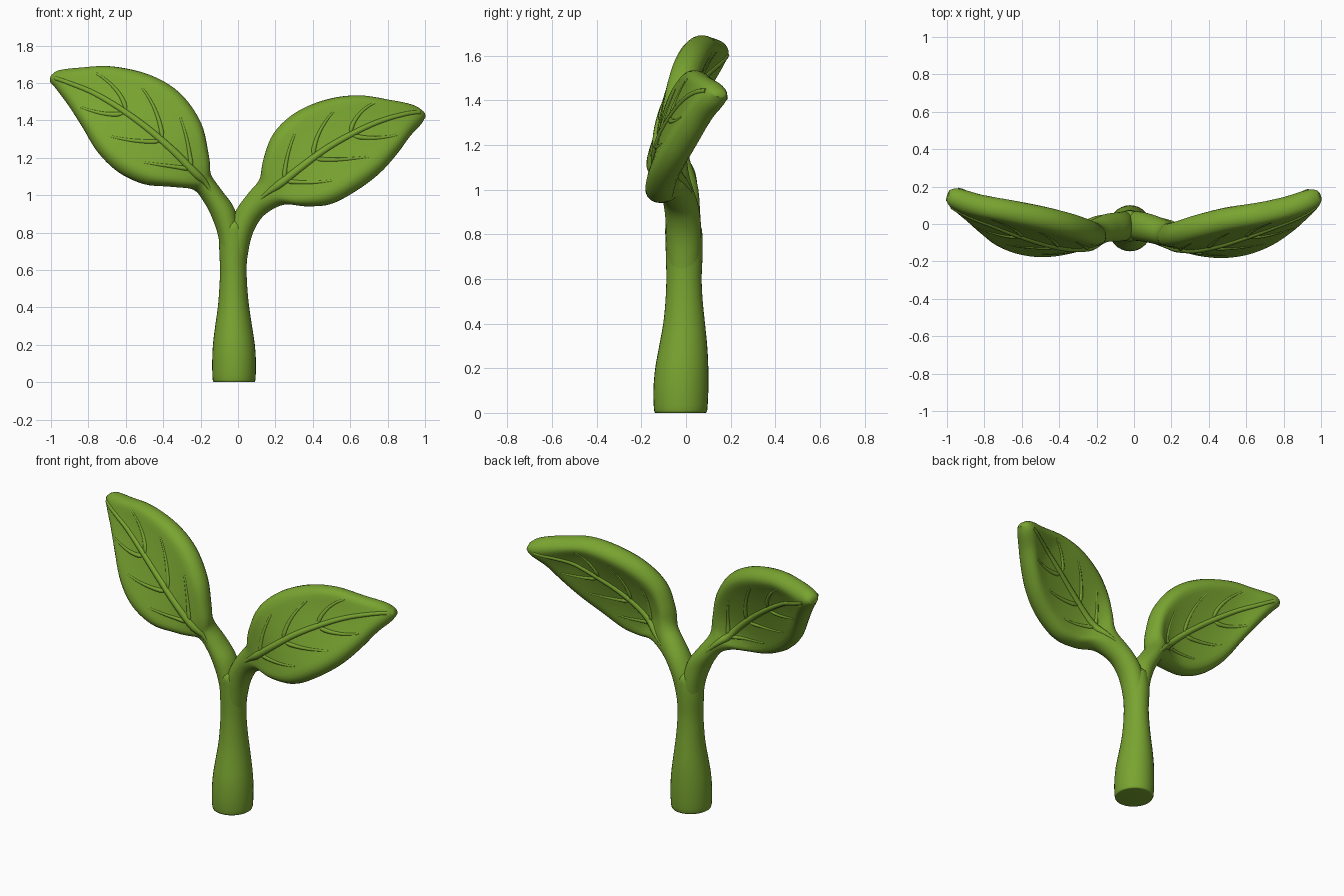
import bpy, bmesh, math
from mathutils import Vector

if "Cube" in bpy.data.objects:
    bpy.data.objects.remove(bpy.data.objects["Cube"])

green = bpy.data.materials.new("leaf green")
green.diffuse_color = (0.19, 0.37, 0.03, 1)
green.use_nodes = True
green.node_tree.nodes["Principled BSDF"].inputs["Base Color"].default_value = green.diffuse_color


def loft(name, rings):
    """Skin closed rings of points into a capped smooth mesh."""
    bm = bmesh.new()
    vr = [[bm.verts.new(p) for p in r] for r in rings]
    n = len(vr[0])
    for a, b in zip(vr, vr[1:]):
        for i in range(n):
            j = (i + 1) % n
            bm.faces.new((a[i], a[j], b[j], b[i]))
    bm.faces.new(vr[0])
    bm.faces.new(vr[-1])
    bmesh.ops.recalc_face_normals(bm, faces=bm.faces)
    me = bpy.data.meshes.new(name)
    bm.to_mesh(me)
    bm.free()
    ob = bpy.data.objects.new(name, me)
    bpy.context.collection.objects.link(ob)
    me.materials.append(green)
    bpy.ops.object.select_all(action='DESELECT')
    bpy.context.view_layer.objects.active = ob
    ob.select_set(True)
    bpy.ops.object.shade_smooth_by_angle(angle=math.radians(55))
    return ob


def spline(rows, s):
    """Catmull-Rom sample of a table of rows at parameter s."""
    n = len(rows) - 1
    i = min(int(s), n - 1)
    t = s - i
    p = [rows[max(0, min(n, k))] for k in (i - 1, i, i + 1, i + 2)]
    return [0.5 * (2 * b + (c - a) * t + (2 * a - 5 * b + 4 * c - d) * t * t
                   + (3 * b - a - 3 * c + d) * t ** 3) for a, b, c, d in zip(*p)]


def tube(name, pts, r0, r1):
    """Tapered round cord along points, thin at its start."""
    rings = []
    for k, p in enumerate(pts):
        d = (pts[min(k + 1, len(pts) - 1)] - pts[max(k - 1, 0)]).normalized()
        a = d.cross(Vector((0, 1, 0))).normalized()
        b = d.cross(a)
        q = k / (len(pts) - 1)
        r = (r0 + (r1 - r0) * q) * min(1, 0.2 + 4 * q)
        rings.append([p + (a * math.cos(t) + b * math.sin(t)) * r
                      for t in (math.tau * i / 8 for i in range(8))])
    return loft(name, rings)


class Leaf:
    """Leaf and stalk; rows = lower x, z, y, upper x, z, y, half thickness."""

    def __init__(self, rows):
        self.rows = rows
        self.n = len(rows) - 1

    def frame(self, s):
        lx, lz, ly, ux, uz, uy, t = spline(self.rows, s)
        return Vector((lx, ly, lz)), Vector((ux, uy, uz)), t

    def point(self, s, u, side, sink=0.0):
        """Surface point; u = -1 lower edge .. 1 upper edge, side 1 = front."""
        lo, up, t = self.frame(s)
        c = (lo + up) / 2
        a0, b0, _ = self.frame(max(s - 0.2, 0))
        a1, b1, _ = self.frame(min(s + 0.2, self.n))
        tangent = (a1 + b1 - a0 - b0).normalized()
        chord = up - lo
        w = chord.length / 2
        chord.normalize()
        nrm = chord.cross(tangent).normalized()
        if nrm.y > 0:
            nrm = -nrm
        t = min(t, w * 1.4)
        flat = max(w - t, 0)
        p = abs(u) * w
        h = t
        if p > flat:
            h = t * math.sqrt(max(0, 1 - ((p - flat) / (w - flat)) ** 2))
        # blade a little thinner than its rounded rim, hollower at the back
        blade = max(0, min(1, (w - 0.09) / 0.1))
        dish = blade * (1 - min(1, abs(u) / 0.85) ** 2)
        h *= 1 - (0.15 if side > 0 else 0.3) * dish
        return c + chord * (u * w) + nrm * (side * (h - sink))

    def build(self, name):
        rings = []
        steps = self.n * 5
        for k in range(steps + 1):
            s = self.n * k / steps
            rings.append([self.point(s, math.cos(a), 1 if a < math.pi else -1)
                          for a in (math.tau * i / 40 for i in range(40))])
        loft(name, rings)
        # low raised midrib and side veins on both faces
        for side, face in ((1, "front"), (-1, "back")):
            mid = [self.point(3.2 + 7.8 * k / 30, 0, side, 0.006) for k in range(31)]
            tube(f"{name}_{face}_midrib", mid, 0.026, 0.012)
            for half in (-1, 1):
                for j, s0 in enumerate((5.1, 6.5, 7.9)):
                    pts = [self.point(s0 + 1.4 * q ** 1.4, half * 0.62 * q, side, 0.005)
                           for q in (k / 14 for k in range(15))]
                    tube(f"{name}_{face}_vein_{j}_{half}", pts, 0.016, 0.007)


# stem: z, x left, x right, y front, y back
stem = [(0, -0.125, 0.085, -0.135, 0.085), (0.012, -0.135, 0.093, -0.143, 0.095),
        (0.1, -0.138, 0.096, -0.146, 0.10), (0.2, -0.134, 0.09, -0.138, 0.10),
        (0.3, -0.122, 0.075, -0.12, 0.095), (0.4, -0.108, 0.06, -0.102, 0.085),
        (0.5, -0.1, 0.05, -0.092, 0.075), (0.6, -0.096, 0.046, -0.088, 0.07),
        (0.7, -0.1, 0.05, -0.09, 0.074), (0.78, -0.1, 0.055, -0.092, 0.074),
        (0.84, -0.085, 0.04, -0.09, 0.065), (0.875, -0.05, 0.01, -0.05, 0.02)]
rings = []
for k in range((len(stem) - 1) * 3 + 1):
    z, x0, x1, y0, y1 = spline(stem, k / 3)
    rings.append([Vector(((x0 + x1) / 2 + (x1 - x0) / 2 * math.cos(a),
                          (y0 + y1) / 2 + (y1 - y0) / 2 * math.sin(a), z))
                  for a in (math.tau * i / 32 for i in range(32))])
loft("stem", rings)

# right leaf with its stalk
Leaf([(0.04, 0.60, -0.01, -0.085, 0.60, -0.01, 0.068),
      (0.065, 0.75, -0.01, -0.06, 0.80, -0.01, 0.078),
      (0.10, 0.84, -0.015, -0.01, 0.92, -0.015, 0.078),
      (0.155, 0.905, -0.035, 0.055, 1.01, -0.025, 0.074),
      (0.25, 0.95, -0.075, 0.12, 1.09, -0.035, 0.068),
      (0.37, 0.94, -0.115, 0.14, 1.20, -0.045, 0.067),
      (0.50, 0.955, -0.128, 0.19, 1.33, -0.04, 0.068),
      (0.64, 1.03, -0.11, 0.30, 1.435, -0.005, 0.07),
      (0.76, 1.12, -0.06, 0.46, 1.505, 0.035, 0.07),
      (0.85, 1.22, 0.005, 0.63, 1.53, 0.062, 0.068),
      (0.92, 1.315, 0.068, 0.80, 1.505, 0.10, 0.064),
      (0.975, 1.375, 0.125, 0.93, 1.478, 0.142, 0.055),
      (1.0, 1.415, 0.148, 0.985, 1.45, 0.148, 0.03)]).build("right_leaf")

# left leaf with its stalk
Leaf([(-0.092, 0.60, -0.01, 0.04, 0.60, -0.01, 0.068),
      (-0.102, 0.76, -0.01, 0.01, 0.80, -0.01, 0.078),
      (-0.135, 0.87, -0.015, -0.02, 0.93, -0.015, 0.078),
      (-0.18, 0.96, -0.022, -0.09, 1.03, -0.017, 0.075),
      (-0.24, 1.03, -0.045, -0.15, 1.12, -0.027, 0.07),
      (-0.36, 1.045, -0.10, -0.16, 1.22, -0.04, 0.067),
      (-0.50, 1.06, -0.125, -0.20, 1.39, -0.03, 0.068),
      (-0.64, 1.125, -0.11, -0.31, 1.545, 0.005, 0.07),
      (-0.75, 1.23, -0.065, -0.47, 1.64, 0.045, 0.07),
      (-0.83, 1.36, 0.002, -0.67, 1.685, 0.085, 0.068),
      (-0.90, 1.47, 0.07, -0.83, 1.68, 0.115, 0.064),
      (-0.965, 1.56, 0.128, -0.95, 1.667, 0.148, 0.055),
      (-1.0, 1.60, 0.15, -0.99, 1.645, 0.155, 0.03)]).build("left_leaf")
